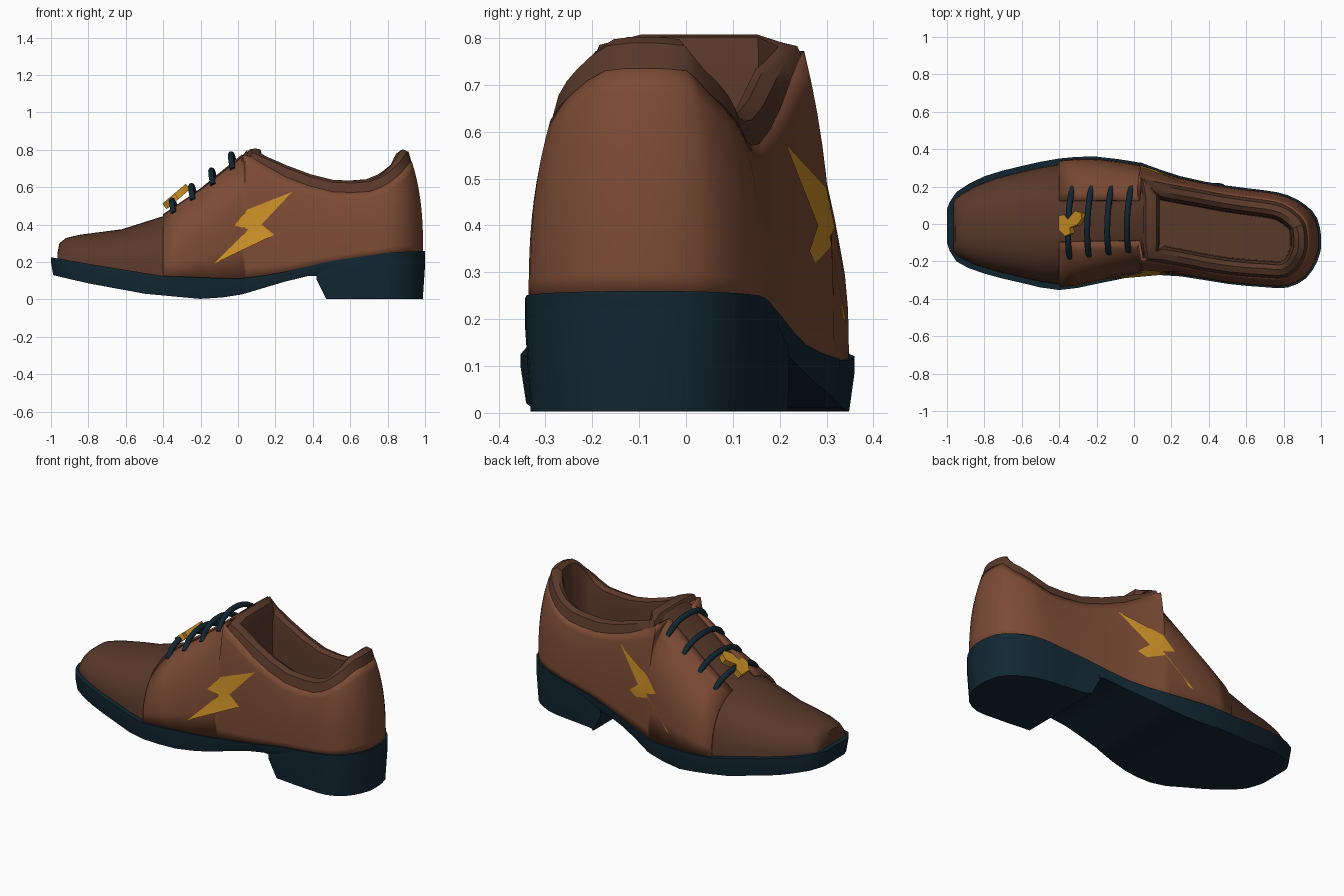
import bpy, bmesh, math
from mathutils import Vector
from mathutils.bvhtree import BVHTree

if "Cube" in bpy.data.objects:
    bpy.data.objects.remove(bpy.data.objects["Cube"])


def material(name, rgb):
    m = bpy.data.materials.new(name)
    m.diffuse_color = (*rgb, 1)
    m.use_nodes = True
    m.node_tree.nodes["Principled BSDF"].inputs["Base Color"].default_value = m.diffuse_color
    return m


BROWN = material("brown_leather", (0.20, 0.07, 0.035))
DARK = material("dark_leather", (0.10, 0.04, 0.023))
NAVY = material("navy_rubber", (0.006, 0.02, 0.032))
GOLD = material("gold", (0.60, 0.28, 0.02))


def make(name, verts, faces, mat, angle=40, fix=True):
    me = bpy.data.meshes.new(name)
    me.from_pydata([tuple(v) for v in verts], [], faces)
    bm = bmesh.new()
    bm.from_mesh(me)
    if fix:
        bmesh.ops.recalc_face_normals(bm, faces=bm.faces)
    bm.to_mesh(me)
    bm.free()
    me.materials.append(mat)
    ob = bpy.data.objects.new(name, me)
    bpy.context.collection.objects.link(ob)
    bpy.ops.object.select_all(action='DESELECT')
    ob.select_set(True)
    bpy.context.view_layer.objects.active = ob
    bpy.ops.object.shade_smooth_by_angle(angle=math.radians(angle))
    return ob


def grid(cols, closed=False):
    """Quads between neighbouring columns of points."""
    n, k = len(cols), len(cols[0])
    faces = []
    for i in range(n if closed else n - 1):
        j = (i + 1) % n
        faces += [(i*k+a, i*k+a+1, j*k+a+1, j*k+a) for a in range(k - 1)]
    return [p for c in cols for p in c], faces


def lerp(table, x):
    if x <= table[0][0]:
        return table[0][1]
    for (a, u), (b, v) in zip(table, table[1:]):
        if x <= b:
            return u + (v - u) * (x - a) / (b - a)
    return table[-1][1]


# Footprint: x, far edge, near edge; smoothed by inserting midpoints
FOOT = [(-1, .08, -.10), (-.95, .17, -.20), (-.8, .255, -.265), (-.6, .31, -.315),
        (-.4, .35, -.353), (-.2, .36, -.32), (.02, .33, -.275), (.06, .32, -.272),
        (.25, .255, -.28), (.5, .205, -.32), (.7, .18, -.338), (.82, .155, -.34),
        (.92, .10, -.29), (.98, .03, -.20), (1, -.06, -.13)]
stations = []
for i, p in enumerate(FOOT):
    stations.append(p)
    if i + 1 < len(FOOT):
        a, b, c = FOOT[max(i-1, 0)], FOOT[i+1], FOOT[min(i+2, len(FOOT)-1)]
        stations.append(tuple((9*q + 9*r - s - t) / 16 for q, r, s, t in zip(p, b, a, c)))
FAR = [(s[0], s[1]) for s in stations]
NEAR = [(s[0], s[2]) for s in stations]
SOLE_TOP = [(-1, .225), (-.8, .19), (-.4, .125), (0, .11), (.2, .135), (.5, .205), (.8, .25), (1, .26)]
SOLE_BOT = [(-1, .13), (-.8, .085), (-.5, .03), (-.17, 0), (0, .02), (.2, .08), (.35, .125), (1, .13)]
HEIGHT = [(-.965, .25), (-.955, .30), (-.92, .328), (-.85, .345), (-.62, .375), (-.4, .445),
          (-.2, .585), (.02, .765), (.05, .80)]
RIM = [(.02, .78), (.06, .765), (.3, .625), (.5, .575), (.65, .57), (.72, .58), (.82, .625),
       (.92, .68), (.98, .73), (1, .735)]


def loop_of(st):
    return [Vector((x, u)) for x, u, l in st] + [Vector((x, l)) for x, u, l in reversed(st)]


def inset(loop, dist):
    """Move a clockwise loop inwards along its 2D normals."""
    out = []
    for i, p in enumerate(loop):
        t = (loop[(i+1) % len(loop)] - loop[i-1]).normalized()
        out.append(p + Vector((t.y, -t.x)) * (dist[i] if isinstance(dist, list) else dist))
    return out


# Sole and heel: slabs following the footprint
def slab(name, st, top, bot, slant=0):
    loop, n = loop_of(st), len(st)
    low = inset(loop, .012)
    cols = []
    for i, (p, q) in enumerate(zip(loop, low)):
        zt, zb = top(p.x), bot(p.x)
        dx = slant if i in (0, 2*n - 1) else 0
        cols.append([(p.x, p.y, zt), (p.x, p.y, zt - .25*(zt - zb)), (q.x + dx, q.y, zb)])
    v, f = grid(cols, True)
    for i in range(n - 1):
        j = 2*n - 1 - i
        for o in (0, 2):
            f.append((i*3+o, i*3+3+o, (j-1)*3+o, j*3+o))
    make(name, v, f, NAVY)


slab("sole", stations, lambda x: lerp(SOLE_TOP, x), lambda x: lerp(SOLE_BOT, x))
back = [(.42, lerp(FAR, .42), lerp(NEAR, .42))] + [s for s in stations if s[0] > .48]
slab("heel", back, lambda x: .14 + .1*min(1, max(0, (x - .42) / .3)), lambda x: .003, .04)


# Cross-section arc of the upper at x, from angle a0 to a1
def section(x, grow, a0, a1, steps):
    u, l = lerp(FAR, x), lerp(NEAR, x)
    c, w, z0 = (u + l) / 2, (u - l) / 2 - .03 + grow, lerp(SOLE_TOP, x) - .01
    h = lerp(HEIGHT, x) + grow - z0
    e = 2 / lerp([(-.9, 2.3), (-.4, 2.4), (0, 3)], x)
    pts = []
    for i in range(steps + 1):
        a = a0 + (a1 - a0) * i / steps
        co, si = math.cos(a), max(0, math.sin(a))
        pts.append(Vector((x, c + math.copysign(w * abs(co)**e, co), z0 + h * si**e)))
    return pts


def edge_angle(x, y):
    u, l = lerp(FAR, x), lerp(NEAR, x)
    k = (y - (u + l) / 2) / ((u - l) / 2)
    n = lerp([(-.9, 2.3), (-.4, 2.4), (0, 3)], x)
    return math.acos(math.copysign(abs(k)**(n / 2), k))


# Toe cap, vamp and tongue in one skin
xs = [-.965, -.955, -.92, -.85, -.74, -.62, -.5, -.4, -.3, -.2, -.1, .02, .05]
cols = [section(x, 0, 0, math.pi, 20) for x in xs]
v, f = grid(cols)
f += [tuple(range(21)), tuple(range(len(v) - 21, len(v)))]
make("vamp", v, f, DARK)

# Quarters: facings at the front, walls around the heel
K = 10
st = [s for s in stations if s[0] >= -.401]
loop = loop_of(st)
depth = [lerp([(.02, .08), (.3, .045), (.8, .05), (1, .07)], p.x) for p in loop]
top_loop = inset(loop_of(stations), .01)[len(stations)-len(st):len(stations)+len(st)]
inner = [p + (q - p) * d / .01 for p, q, d in zip(loop, top_loop, depth)]
cols = []
for i, (p, q) in enumerate(zip(loop, inner)):
    far = i < len(st)
    if p.x < .03:
        a1 = edge_angle(p.x, .13 if far else -.10)
        cols.append(section(p.x, .018, 0 if far else math.pi, a1, K))
    else:
        z0, z1 = lerp(SOLE_TOP, p.x) - .01, lerp(RIM, p.x)
        col = []
        for k in range(K + 1):
            t = k / K
            s = .15 + .85 * t**2.6
            xy = p.lerp(q, s)
            col.append(Vector((xy.x, xy.y, z0 + (z1 - z0) * t)))
        cols.append(col)
v, f = grid(cols)
tree = BVHTree.FromPolygons(v, f)
quarters = make("quarters", v, f, BROWN, fix=False)
sol = quarters.modifiers.new("thickness", 'SOLIDIFY')
sol.thickness, sol.offset = .018, -1

# Padded collar and lining with insole
rim = [cols[i][-1] for i, p in enumerate(loop) if p.x > .05]
rim += [Vector((.045, y, .785)) for y in (-.1, .03, .15)]
flat = [Vector((p.x, p.y)) for p in rim]
rings = [(0, -.01, 0), (.018, 0, .8), (.05, 0, 1), (.075, 0, .75), (.09, -.04, 0)]
levels = []
for d, dz, lift in rings:
    levels.append([(q.x, q.y, r.z + dz + lift * lerp([(.05, .022), (.2, .06), (1, .068)], r.x))
                   for q, r in zip(inset(flat, d), rim)])
levels.append([(q.x, q.y, .27) for q in inset(flat, .095)])
v, f = grid([list(c) for c in zip(*levels)], True)
f.append(tuple(range(len(levels) - 1, len(v), len(levels))))
make("collar_lining", v, f, DARK, fix=False).data.flip_normals()

# Lightning emblem on both sides, draped on the quarters
BOLT = [(.29, .575), (.05, .48), (-.02, .395), (.055, .375), (-.13, .19), (.195, .345), (.125, .40)]
for side, label in ((-1, "near"), (1, "far")):
    bm = bmesh.new()
    face = bm.faces.new([bm.verts.new((x, 0, z)) for x, z in BOLT])
    rim_v = set(face.verts)
    bmesh.ops.inset_region(bm, faces=[face], thickness=.016)
    bmesh.ops.triangulate(bm, faces=bm.faces)
    for vert in bm.verts:
        hit = tree.ray_cast(Vector((vert.co.x, side, vert.co.z)), Vector((0, -side, 0)))[0]
        y = hit.y if hit else side * .28
        vert.co.y = y + side * (.004 if vert in rim_v else .026)
    bm.verts.index_update()
    v = [w.co.copy() for w in bm.verts]
    f = [tuple(w.index for w in q.verts) for q in bm.faces]
    bm.free()
    ob = make("bolt_" + label, v, f, GOLD, 60, fix=False)
    if sum(p.normal.y for p in ob.data.polygons) * side < 0:
        ob.data.flip_normals()

# Laces: arched tubes across the facings
for i, x in enumerate((-.34, -.237, -.13, -.025)):
    cu = bpy.data.curves.new("lace_%d" % (i + 1), 'CURVE')
    cu.dimensions, cu.bevel_depth, cu.bevel_resolution = '3D', .016, 2
    cu.use_fill_caps = True
    sp = cu.splines.new('POLY')
    sp.points.add(10)
    for k in range(11):
        y = .195 - (.375 - .012*i) * k / 10
        a = edge_angle(x, y)
        z = section(x, .018, a, a, 1)[0].z
        lift = -.012 + .042 * math.sin(math.pi * k / 10)**.6
        sp.points[k].co = (x + .008 - .016*k/10 - lift*.4, y, z + lift, 1)
    cu.materials.append(NAVY)
    bpy.context.collection.objects.link(bpy.data.objects.new(cu.name, cu))

# Small gold charm tilted along the lowest lace
CHARM = [(-.40, -.03), (-.365, -.065), (-.335, -.05), (-.34, -.02), (-.30, -.005), (-.275, .03),
         (-.28, .06), (-.31, .07), (-.335, .045), (-.35, .025), (-.37, .05), (-.40, .045)]
n = len(CHARM)
v = [(x + dx, y, .50 + (x + .4) * .85 + dz) for dx, dz in ((.018, -.018), (-.004, .012)) for x, y in CHARM]
f = [(i, (i+1) % n, n + (i+1) % n, n + i) for i in range(n)]
f += [tuple(range(n)), tuple(range(n, 2*n))]
make("lace_charm", v, f, GOLD)
